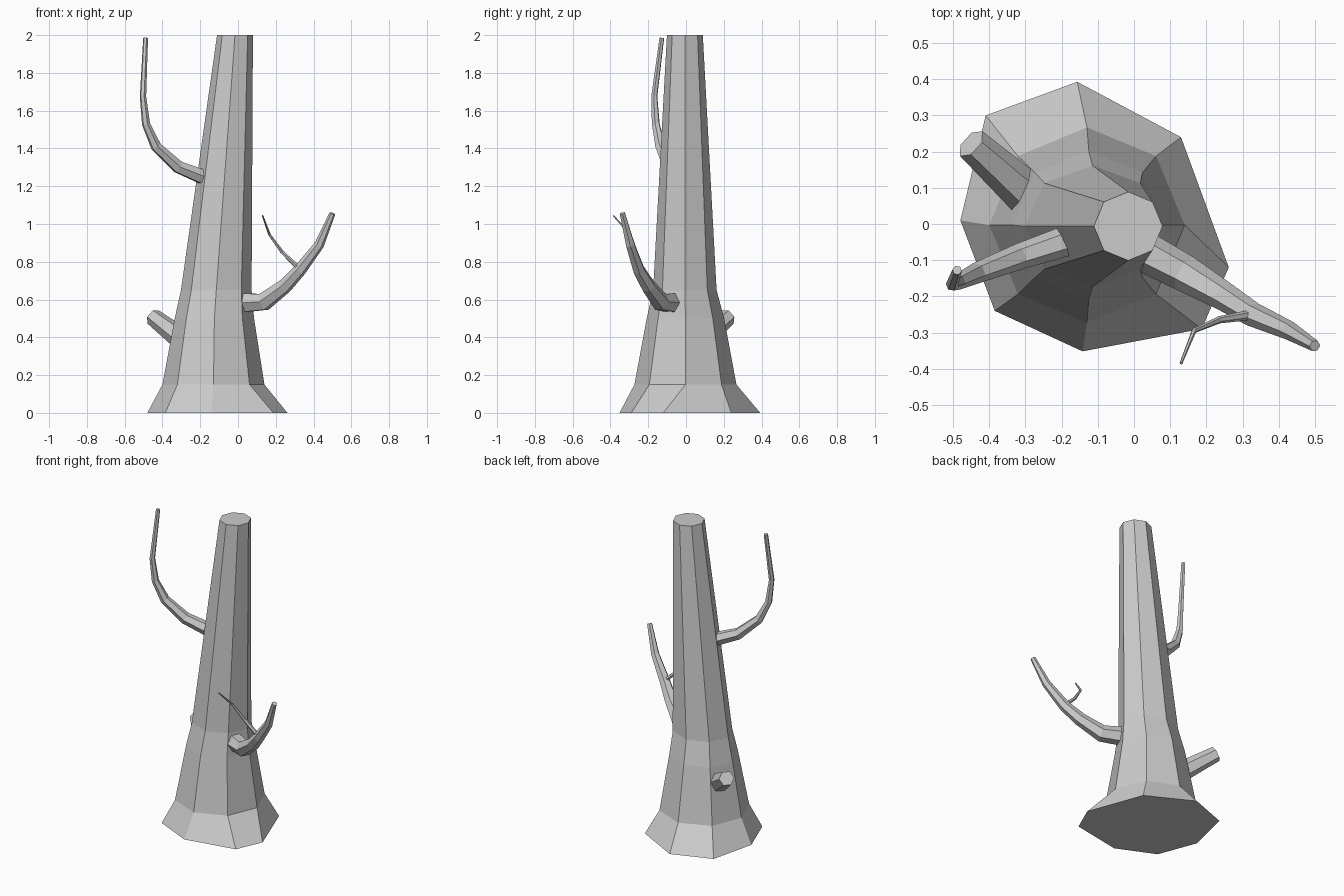
import bpy, bmesh
from math import sin, cos, pi
from mathutils import Vector

if "Cube" in bpy.data.objects:
    bpy.data.objects.remove(bpy.data.objects["Cube"])


def skin(name, rings):
    """Join a stack of equal rings into a closed, flat-shaded solid."""
    bm = bmesh.new()
    loops = [[bm.verts.new(p) for p in ring] for ring in rings]
    n = len(loops[0])
    for a, b in zip(loops, loops[1:]):
        for i in range(n):
            j = (i + 1) % n
            bm.faces.new((a[i], a[j], b[j], b[i]))
    bm.faces.new(loops[0][::-1])
    bm.faces.new(loops[-1])
    bmesh.ops.recalc_face_normals(bm, faces=bm.faces)
    mesh = bpy.data.meshes.new(name)
    bm.to_mesh(mesh)
    bm.free()
    obj = bpy.data.objects.new(name, mesh)
    bpy.context.collection.objects.link(obj)
    return obj


def branch(name, path, sides=6):
    """Tapered tube along points given as (x, y, z, radius)."""
    pts = [Vector(p[:3]) for p in path]
    rings = []
    side = None
    for i, p in enumerate(pts):
        before = (p - pts[i - 1]).normalized() if i else Vector()
        after = (pts[i + 1] - p).normalized() if i + 1 < len(pts) else Vector()
        t = (before + after).normalized()
        if side is None:
            side = t.cross(Vector((0, 0, 1)))
        side = (side - t * side.dot(t)).normalized()
        up = side.cross(t)
        r = path[i][3]
        rings.append([p + r * (side * cos(2 * pi * k / sides) + up * sin(2 * pi * k / sides))
                      for k in range(sides)])
    return skin(name, rings)


# Trunk: uneven root flare, then leaning octagons (cx, cy, z, rx, ry)
flare = [(0.262, -0.12), (0.13, 0.24), (-0.157, 0.393), (-0.41, 0.30),
         (-0.48, 0.01), (-0.385, -0.24), (-0.142, -0.352), (0.187, -0.29)]
rings = [[(x, y, 0) for x, y in flare]]
for cx, cy, z, rx, ry in [(-0.13, -0.003, 0.15, 0.27, 0.27),
                          (-0.125, -0.003, 0.50, 0.21, 0.205),
                          (-0.115, -0.006, 0.65, 0.187, 0.168),
                          (-0.016, -0.006, 2.0, 0.095, 0.095)]:
    rings.append([(cx + rx * cos(k * pi / 4), cy + ry * sin(k * pi / 4), z) for k in range(8)])
skin("trunk", rings)

# Branches
branch("right_branch", [(0.035, -0.08, 0.583, 0.056), (0.138, -0.135, 0.588, 0.051),
                        (0.249, -0.20, 0.672, 0.040), (0.328, -0.25, 0.757, 0.034),
                        (0.43, -0.295, 0.89, 0.026), (0.50, -0.337, 1.056, 0.016)])
branch("right_twig", [(0.318, -0.252, 0.77, 0.014), (0.235, -0.265, 0.85, 0.010),
                      (0.166, -0.295, 0.945, 0.007), (0.13, -0.385, 1.045, 0.004)])
branch("left_branch", [(-0.188, -0.047, 1.25, 0.042), (-0.317, -0.09, 1.302, 0.036),
                       (-0.434, -0.135, 1.41, 0.029), (-0.487, -0.16, 1.53, 0.022),
                       (-0.503, -0.168, 1.675, 0.017), (-0.489, -0.128, 1.985, 0.013)])

# Broken stub at the back left
branch("broken_stub", [(-0.27, 0.06, 0.37, 0.064), (-0.45, 0.222, 0.508, 0.046)])
